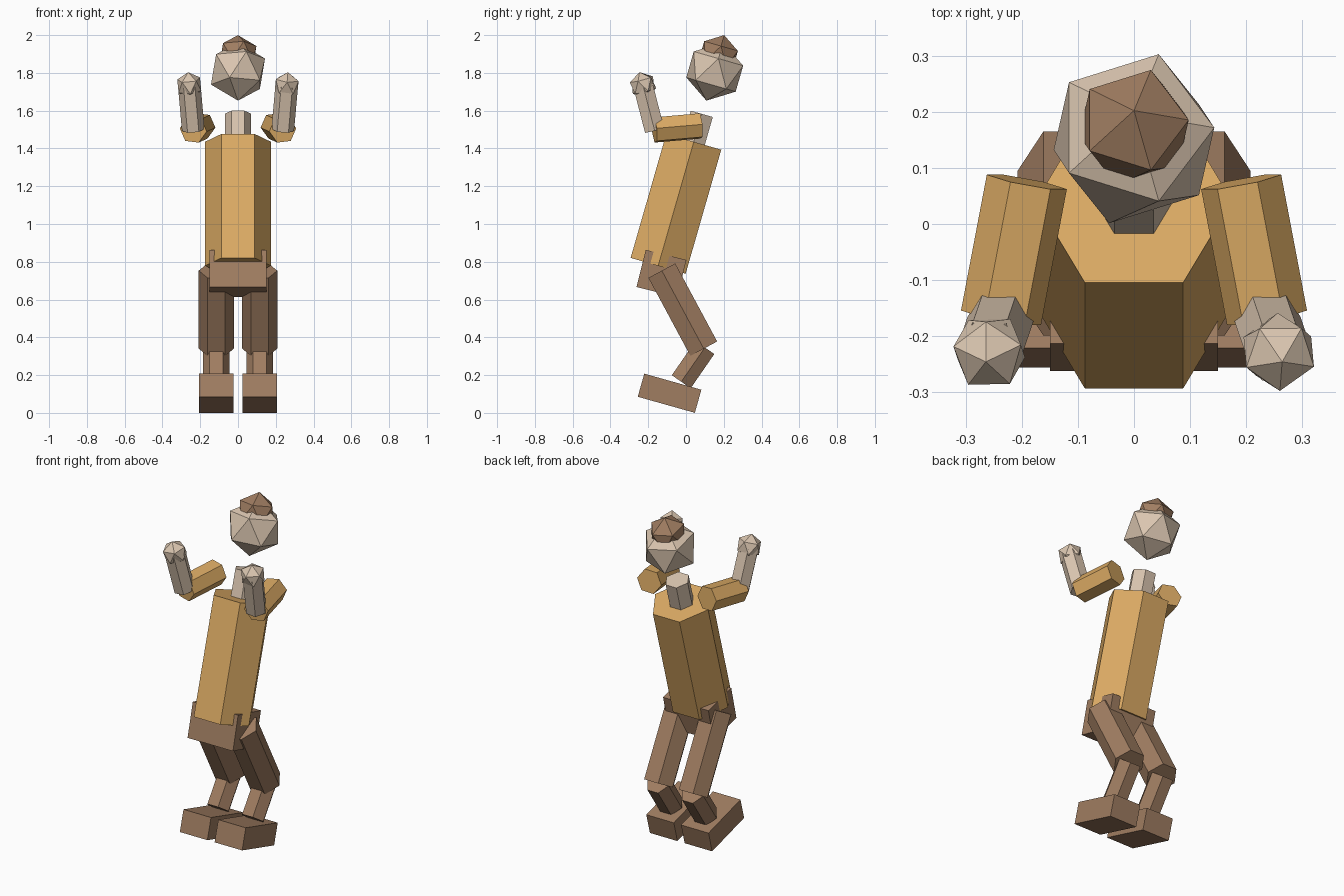
import bpy, bmesh, math
from mathutils import Vector, Matrix

cube = bpy.data.objects.get("Cube")
if cube:
    bpy.data.objects.remove(cube, do_unlink=True)


def material(name, rgb):
    m = bpy.data.materials.new(name)
    m.use_nodes = True
    m.diffuse_color = (*rgb, 1)
    m.node_tree.nodes["Principled BSDF"].inputs["Base Color"].default_value = (*rgb, 1)
    return m


GOLD = material("shirt gold", (0.72, 0.41, 0.13))
BROWN = material("brown", (0.35, 0.205, 0.12))
SKIN = material("pale skin", (0.70, 0.56, 0.43))


def finish(name, bm, mat):
    bmesh.ops.recalc_face_normals(bm, faces=bm.faces)
    mesh = bpy.data.meshes.new(name)
    bm.to_mesh(mesh)
    bm.free()
    mesh.materials.append(mat)
    obj = bpy.data.objects.new(name, mesh)
    bpy.context.collection.objects.link(obj)
    return obj


def limb(name, start, end, radius, mat, roll=0):
    """Six-sided prism between two points, with a corner pointing sideways."""
    start, end = Vector(start), Vector(end)
    axis = (end - start).normalized()
    across = Vector((1, 0, 0))
    across = (across - axis * across.dot(axis)).normalized()
    depth = axis.cross(across)
    bm = bmesh.new()
    rings = []
    for p in (start, end):
        ring = []
        for i in range(6):
            a = math.radians(60 * i + roll)
            ring.append(bm.verts.new(p + radius * (across * math.cos(a) + depth * math.sin(a))))
        rings.append(ring)
        bm.faces.new(ring)
    low, high = rings
    for i in range(6):
        j = (i + 1) % 6
        bm.faces.new((low[i], low[j], high[j], high[i]))
    return finish(name, bm, mat)


def ball(name, center, radius, up, mat, spin=0):
    """Twenty-sided ball whose pole points along up."""
    turn = Vector((0, 0, 1)).rotation_difference(Vector(up)).to_matrix().to_4x4()
    bm = bmesh.new()
    bmesh.ops.create_icosphere(
        bm, subdivisions=1, radius=radius,
        matrix=Matrix.Translation(center) @ turn @ Matrix.Rotation(math.radians(spin), 4, "Z"))
    return finish(name, bm, mat)


def block(name, center, size, tilt, mat):
    bm = bmesh.new()
    bmesh.ops.create_cube(
        bm, size=1,
        matrix=Matrix.Translation(center) @ Matrix.Rotation(math.radians(tilt), 4, "X")
        @ Matrix.Diagonal((*size, 1)))
    return finish(name, bm, mat)


# Leaning body
LEAN = Vector((0, 0.276, 0.961))
torso_top = Vector((0, 0.041, 1.435))
limb("torso", torso_top - LEAN * 0.683, torso_top, 0.175, GOLD)
limb("neck", torso_top - LEAN * 0.02, torso_top + LEAN * 0.154, 0.07, SKIN)
block("pelvis", (0, -0.13, 0.738), (0.30, 0.222, 0.203), -14, BROWN)

# Floating head with hair
ball("head", (0, 0.152, 1.807), 0.16, LEAN, SKIN)
ball("hair", (0, 0.172, 1.895), 0.109, LEAN, BROWN)

# Arms and legs
for s, side in ((1, "left"), (-1, "right")):
    elbow = Vector((s * 0.237, -0.167, 1.498))
    hand = Vector((s * 0.258, -0.228, 1.735))
    limb(side + "_upper_arm", (s * 0.191, 0.075, 1.519), elbow, 0.073, GOLD, roll=s * 6)
    limb(side + "_forearm", elbow, hand, 0.06, SKIN)
    ball(side + "_hand", hand, 0.071, hand - elbow, SKIN, spin=54 if s > 0 else 20)

    x = s * 0.115
    knee = (x, 0.094, 0.34)
    limb(side + "_thigh", (x, -0.128, 0.753), knee, 0.093, BROWN)
    limb(side + "_shin", (x, 0.1, 0.346), (x, -0.025, 0.165), 0.07, BROWN)
    block(side + "_foot", (x, -0.087, 0.104), (0.182, 0.314, 0.127), -15.7, BROWN)
